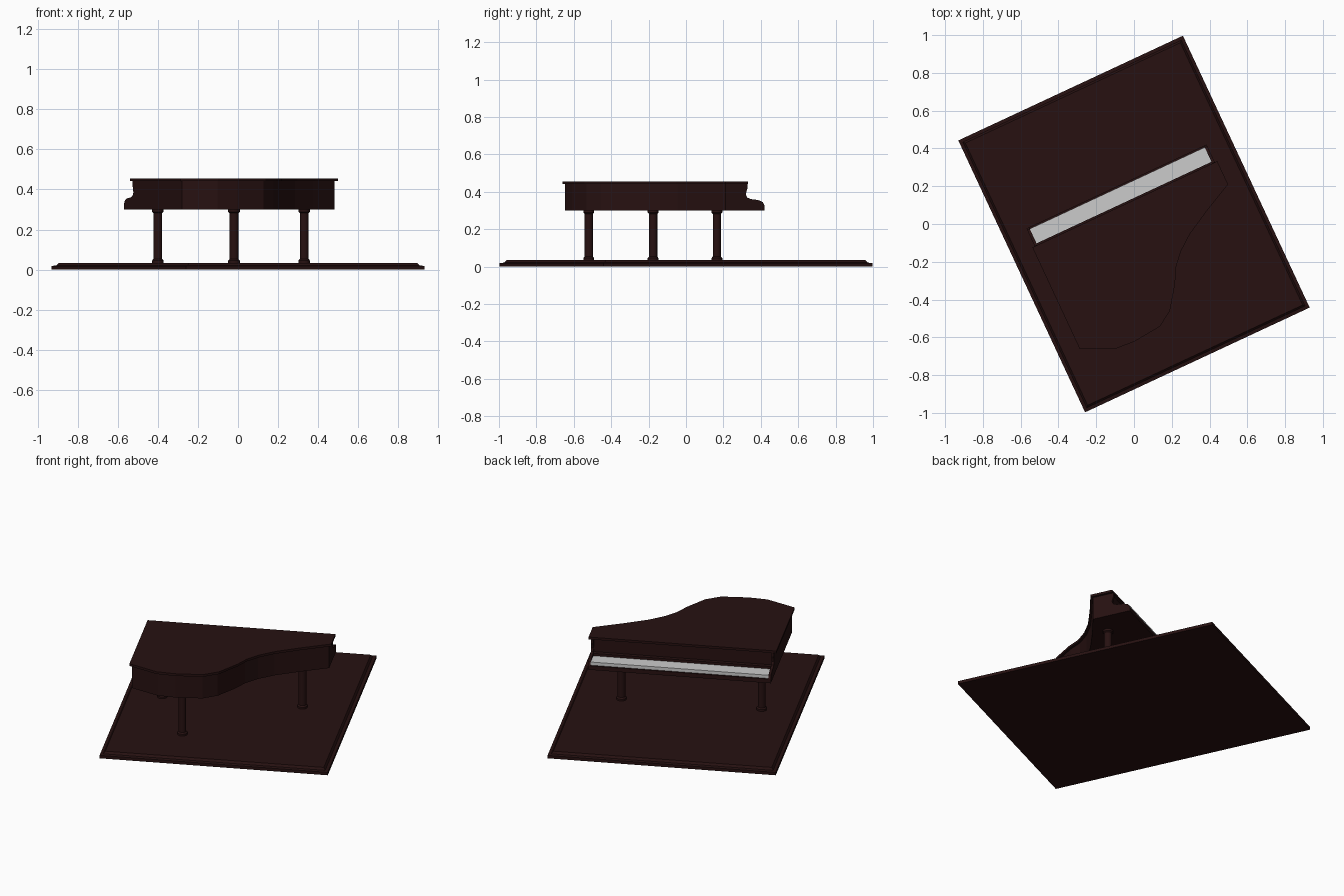
import bpy, bmesh, math
from mathutils import Matrix, Vector

cube = bpy.data.objects.get("Cube")
if cube:
    bpy.data.objects.remove(cube, do_unlink=True)

TURN = Matrix.Rotation(math.radians(25), 4, 'Z')


def material(name, rgb):
    m = bpy.data.materials.new(name)
    m.use_nodes = True
    colour = (*rgb, 1)
    m.diffuse_color = colour
    m.node_tree.nodes["Principled BSDF"].inputs["Base Color"].default_value = colour
    return m


WOOD = material("dark mahogany", (0.02, 0.0055, 0.0055))
IVORY = material("key ivory", (0.6, 0.6, 0.6))


def inset(points, d):
    """Move every edge of a counter-clockwise outline inward by d."""
    pts = [Vector(p) for p in points]
    out = []
    for i, p in enumerate(pts):
        a = (p - pts[i - 1]).normalized()
        b = (pts[(i + 1) % len(pts)] - p).normalized()
        na, nb = Vector((-a.y, a.x)), Vector((-b.y, b.x))
        out.append(p + (na + nb) * d / (1 + na.dot(nb)))
    return out


def loft(name, rings, mat):
    """Bridge equal-length rings of 3D points and cap both ends."""
    bm = bmesh.new()
    rows = [[bm.verts.new(p) for p in ring] for ring in rings]
    n = len(rows[0])
    for lo, hi in zip(rows, rows[1:]):
        for i in range(n):
            j = (i + 1) % n
            bm.faces.new((lo[i], lo[j], hi[j], hi[i]))
    bm.faces.new(rows[0][::-1])
    bm.faces.new(rows[-1])
    bmesh.ops.recalc_face_normals(bm, faces=bm.faces)
    bm.transform(TURN)
    mesh = bpy.data.meshes.new(name)
    bm.to_mesh(mesh)
    bm.free()
    mesh.materials.append(mat)
    obj = bpy.data.objects.new(name, mesh)
    bpy.context.collection.objects.link(obj)
    return obj


def slab(name, outline, steps, mat=WOOD):
    """Stack the outline at each (inset, height) step."""
    return loft(name, [[(p[0], p[1], z) for p in inset(outline, d)] for d, z in steps], mat)


def rect(x, y0, y1):
    return [(-x, y0), (x, y0), (x, y1), (-x, y1)]


# stepped floor plinth
slab("plinth", rect(0.656, -0.794, 0.794),
     [(0, 0), (0, 0.018), (0.018, 0.021), (0.028, 0.034)])

# lid and case share the curved outline
outline = [(-0.54, 0.115), (-0.54, -0.478), (-0.37, -0.557), (-0.262, -0.565),
           (-0.105, -0.55), (-0.022, -0.497), (0.063, -0.379), (0.104, -0.302),
           (0.165, -0.235), (0.246, -0.173), (0.379, -0.1), (0.54, -0.02), (0.54, 0.115)]
slab("lid", outline, [(0, 0.441), (0, 0.455)])
slab("case", outline, [(0.014, 0.30), (0.014, 0.441)])

# key bed, keys and the fallboard behind them
slab("key_bed", rect(0.515, 0.09, 0.219), [(0, 0.30), (0, 0.325)])
slab("keys", rect(0.511, 0.12, 0.21), [(0, 0.324), (0, 0.345)], IVORY)
slab("fallboard", rect(0.515, 0.09, 0.125), [(0, 0.32), (0, 0.36)])

# scrolled cheeks at both ends of the keyboard
cheek = [(0.08, 0.30), (0.219, 0.30), (0.219, 0.325), (0.208, 0.345), (0.18, 0.356),
         (0.141, 0.36), (0.117, 0.368), (0.108, 0.385), (0.112, 0.405), (0.118, 0.42),
         (0.118, 0.441), (0.08, 0.441)]
for side, sign in (("left", 1), ("right", -1)):
    loft(side + "_cheek", [[(sign * x, y, z) for y, z in cheek] for x in (0.511, 0.526)], WOOD)

# turned legs with foot and capital
leg_profile = [(0.029, 0.033), (0.029, 0.045), (0.022, 0.053),
               (0.022, 0.282), (0.029, 0.288), (0.029, 0.302)]
SIDES = 16
for name, x, y in (("left_leg", 0.369, 0.01), ("right_leg", -0.437, 0.01),
                   ("tail_leg", -0.238, -0.463)):
    rings = [[(x + r * math.cos(math.tau * i / SIDES), y + r * math.sin(math.tau * i / SIDES), z)
              for i in range(SIDES)] for r, z in leg_profile]
    leg = loft(name, rings, WOOD)
    bpy.ops.object.select_all(action='DESELECT')
    leg.select_set(True)
    bpy.context.view_layer.objects.active = leg
    bpy.ops.object.shade_smooth_by_angle(angle=math.radians(30))
